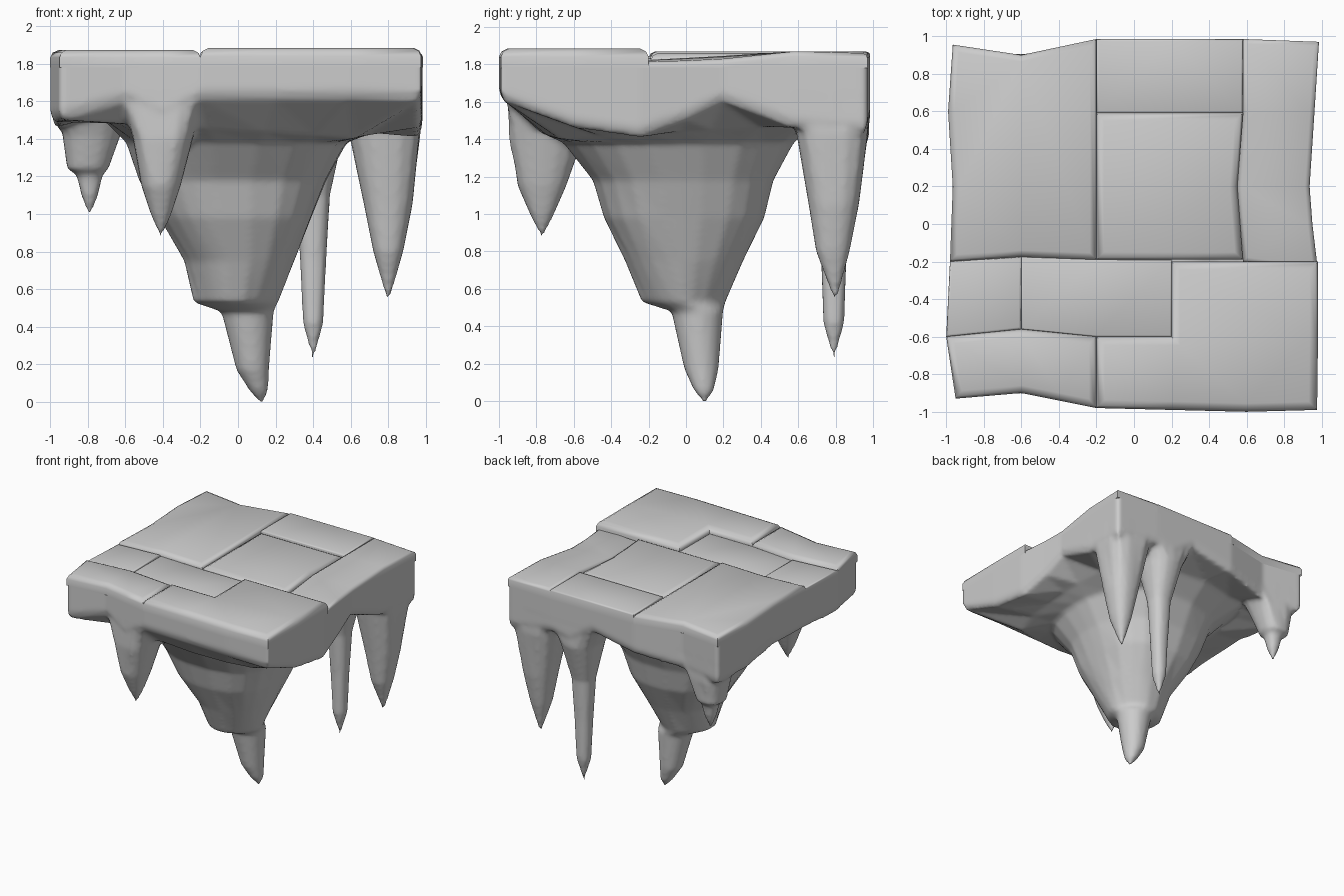
import bpy, bmesh
from math import radians, cos, sin, atan2, pi
from mathutils import Vector

if "Cube" in bpy.data.objects:
    bpy.data.objects.remove(bpy.data.objects["Cube"])


def select(obs):
    bpy.ops.object.select_all(action='DESELECT')
    for o in obs:
        o.select_set(True)
    bpy.context.view_layer.objects.active = obs[0]


def loft(name, rings, tip=None):
    """Skin a stack of rings: closed to a tip, or open below with a flat cap."""
    bm = bmesh.new()
    rows = [[bm.verts.new(p) for p in r] for r in rings]
    n = len(rows[0])
    for a, b in zip(rows, rows[1:]):
        for i in range(n):
            j = (i + 1) % n
            bm.faces.new((a[i], a[j], b[j], b[i]))
    if tip:
        bm.faces.new(rows[0])
        end = bm.verts.new(tip)
        for i in range(n):
            bm.faces.new((rows[-1][i], rows[-1][(i + 1) % n], end))
    else:
        cap = bm.faces.new(rows[-1])
        cap.normal_update()
        bmesh.ops.triangulate(bm, faces=[cap])
    if tip:
        bmesh.ops.recalc_face_normals(bm, faces=bm.faces)
    mesh = bpy.data.meshes.new(name)
    bm.to_mesh(mesh)
    bm.free()
    ob = bpy.data.objects.new(name, mesh)
    bpy.context.collection.objects.link(ob)
    return ob


def ring(x0, x1, y0, y1, z, angles, e=2.6):
    """Rounded-square cross-section filling the given bounds."""
    out = []
    for a in angles:
        c, s = cos(a), sin(a)
        r = (abs(c) ** e + abs(s) ** e) ** (-1 / e)
        out.append(((x0 + x1) / 2 + (x1 - x0) / 2 * r * c,
                    (y0 + y1) / 2 + (y1 - y0) / 2 * r * s, z))
    return out


# Slab outline with its lower-edge height, then the tapering rock beneath
outline = [
    (-.95, -.93, 1.5), (-.6, -.9, 1.6), (-.4, -.94, 1.5), (-.2, -.98, 1.61),
    (.2, -.99, 1.61), (.6, -1, 1.61), (.975, -.99, 1.6),
    (.98, -.6, 1.46), (.98, -.25, 1.41), (.95, 0, 1.5), (.935, .2, 1.6),
    (.96, .58, 1.46), (.985, .97, 1.43),
    (.58, .985, 1.5), (.4, .985, 1.46), (.2, .985, 1.6), (-.2, .985, 1.52),
    (-.6, .9, 1.47), (-.965, .955, 1.45),
    (-.99, .6, 1.46), (-.965, .2, 1.5), (-.98, -.2, 1.5), (-1, -.6, 1.49)]
SEAM = 1.78
ang = [atan2(y, x) for x, y, z in outline]
sections = [(-.6, .58, -.66, .58, 1.38, 2.4), (-.53, .47, -.5, .47, 1.18, 2.5),
            (-.42, .39, -.44, .42, .98, 2.6), (-.29, .3, -.33, .31, .75, 2.1),
            (-.245, .215, -.245, .22, .53, 1.6), (-.09, .19, -.08, .2, .48, 2),
            (-.01, .165, -.01, .175, .17, 2), (.06, .16, .04, .15, .06, 2)]
cone = [ring(*s[:5], ang, s[5]) for s in sections]
rings = [[(x, y, 1.86) for x, y, z in outline],
         [(x, y, z + .05) for x, y, z in outline],
         [(x * .98, y * .98, z) for x, y, z in outline],
         # underside, steeper below the front right corner
         [(x * .35 + p[0] * .65, y * .35 + p[1] * .65, 1.48 - .04 * (x - y))
          for (x, y, z), p in zip(outline, cone[0])]]
parts = [loft("rock_body", rings + cone, (.13, .1, -.02))]


def inside(p):
    """Pull a point back so it stays flush with the slab sides."""
    for (ax, ay, _), (bx, by, _) in zip(outline, outline[1:] + outline[:1]):
        d = ax * by - ay * bx
        u, v = (p[0] * by - p[1] * bx) / d, (ax * p[1] - ay * p[0]) / d
        if u >= 0 and v >= 0 and u + v > .995:
            k = .995 / (u + v)
            return (p[0] * k, p[1] * k, p[2])
    return p


# Hanging spikes: (centre x, centre y, radius x, radius y, z) per level
spikes = {
    "back_corner_spike": [(.79, .79, .25, .25, 1.62), (.79, .79, .2, .2, 1.43),
                          (.80, .79, .13, .135, 1.05), (.80, .785, .08, .09, .8),
                          (.8, .8, 0, 0, .52)],
    "back_long_spike": [(.4, .8, .26, .26, 1.62), (.4, .8, .16, .18, 1.42),
                        (.4, .79, .09, .09, 1.1), (.4, .79, .07, .068, .75),
                        (.4, .79, .054, .056, .42), (.4, .79, 0, 0, .21)],
    "front_spike": [(-.4, -.77, .22, .26, 1.62), (-.4, -.76, .16, .21, 1.4),
                    (-.41, -.77, .105, .13, 1.15), (-.41, -.77, .055, .065, 1.0),
                    (-.41, -.77, 0, 0, .87)],
    "back_left_spike": [(-.79, .79, .25, .25, 1.62), (-.78, .79, .155, .16, 1.42),
                        (-.8, .8, .11, .11, 1.24), (-.79, .8, .07, .07, 1.21),
                        (-.79, .8, .045, .045, 1.1), (-.79, .8, 0, 0, .98)]}
steps = [2 * pi * i / 16 for i in range(16)]
for name, levels in spikes.items():
    parts.append(loft(name, [
        [inside(p) for p in ring(x - a, x + a, y - b, y + b, z, steps, 2.5)]
        for x, y, a, b, z in levels[:-1]],
        (levels[-1][0], levels[-1][1], levels[-1][4])))

# Melt rock and spikes into one skin, then open it where the stones sit
select(parts)
bpy.ops.object.join()
rock = bpy.context.object
m = rock.modifiers.new("melt", 'REMESH')
m.mode, m.voxel_size, m.use_smooth_shade = 'VOXEL', .018, True
m = rock.modifiers.new("soften", 'SMOOTH')
m.factor, m.iterations = .5, 4
for name in ("melt", "soften"):
    bpy.ops.object.modifier_apply(modifier=name)
bm = bmesh.new()
bm.from_mesh(rock.data)
bmesh.ops.bisect_plane(bm, geom=bm.verts[:] + bm.edges[:] + bm.faces[:],
                       plane_co=(0, 0, SEAM), plane_no=(0, 0, 1), clear_outer=True)
low = min(v.co.z for v in bm.verts)
for v in bm.verts:          # stand the lowest tip on the ground
    if v.co.z < .4:
        v.co.z -= low * (.4 - v.co.z) / (.4 - low)
bm.to_mesh(rock.data)
bm.free()


def inset(points, d):
    """Mitred inward offset of a counter-clockwise outline."""
    out = []
    for i, p in enumerate(points):
        p = Vector(p[:2])
        a = (p - Vector(points[i - 1][:2])).normalized()
        b = (Vector(points[(i + 1) % len(points)][:2]) - p).normalized()
        n = Vector((-a.y - b.y, a.x + b.x))
        out.append(p + n * d / (1 + a.dot(b)))
    return out


# Paving stones on top; a third coordinate overrides the stone's height
def stone(name, points, top, w):
    rows = []
    for d, drop in ((0, None), (0, w), (.3 * w, .35 * w), (w, 0)):
        rows.append([(q.x, q.y, SEAM if drop is None else
                      (p[2] if len(p) > 2 else top) - drop)
                     for p, q in zip(points, inset(points, d))])
    select([loft(name, rows)])
    bpy.ops.object.shade_smooth_by_angle(angle=radians(60))


stone("back_left_stone", [(-.98, -.2), (-.6, -.175), (-.2, -.19), (-.2, .985),
                          (-.6, .9), (-.965, .955), (-.99, .6), (-.965, .2)], 1.87, .035)
stone("back_stone", [(-.2, .59), (.58, .59), (.58, .985), (.2, .985), (-.2, .985)],
      1.865, .012)
stone("centre_stone", [(-.2, -.19), (.58, -.19), (.55, .2), (.58, .59), (-.2, .59)],
      1.86, .04)
stone("right_stone", [(.58, -.2, 1.825), (.98, -.25, 1.815), (.95, 0, 1.82),
                      (.935, .2, 1.83), (.96, .58, 1.87), (.985, .97, 1.86),
                      (.58, .985, 1.87), (.58, .59, 1.87), (.55, .2, 1.845)],
      1.86, .025)
stone("left_low_stone", [(-1, -.6), (-.6, -.56), (-.6, -.175), (-.98, -.2)], 1.845, .012)
stone("middle_low_stone", [(-.6, -.56), (-.2, -.6), (.2, -.6), (.2, -.19),
                           (-.2, -.19), (-.6, -.175)], 1.835, .008)
stone("front_left_stone", [(-.95, -.93), (-.6, -.9), (-.4, -.94), (-.2, -.98),
                           (-.2, -.6), (-.6, -.56), (-1, -.6)], 1.873, .04)
stone("front_right_stone", [(-.2, -.98), (.2, -.99), (.6, -1), (.975, -.99),
                            (.98, -.6), (.98, -.2), (.2, -.2), (.2, -.6),
                            (-.2, -.6)], 1.885, .045)
